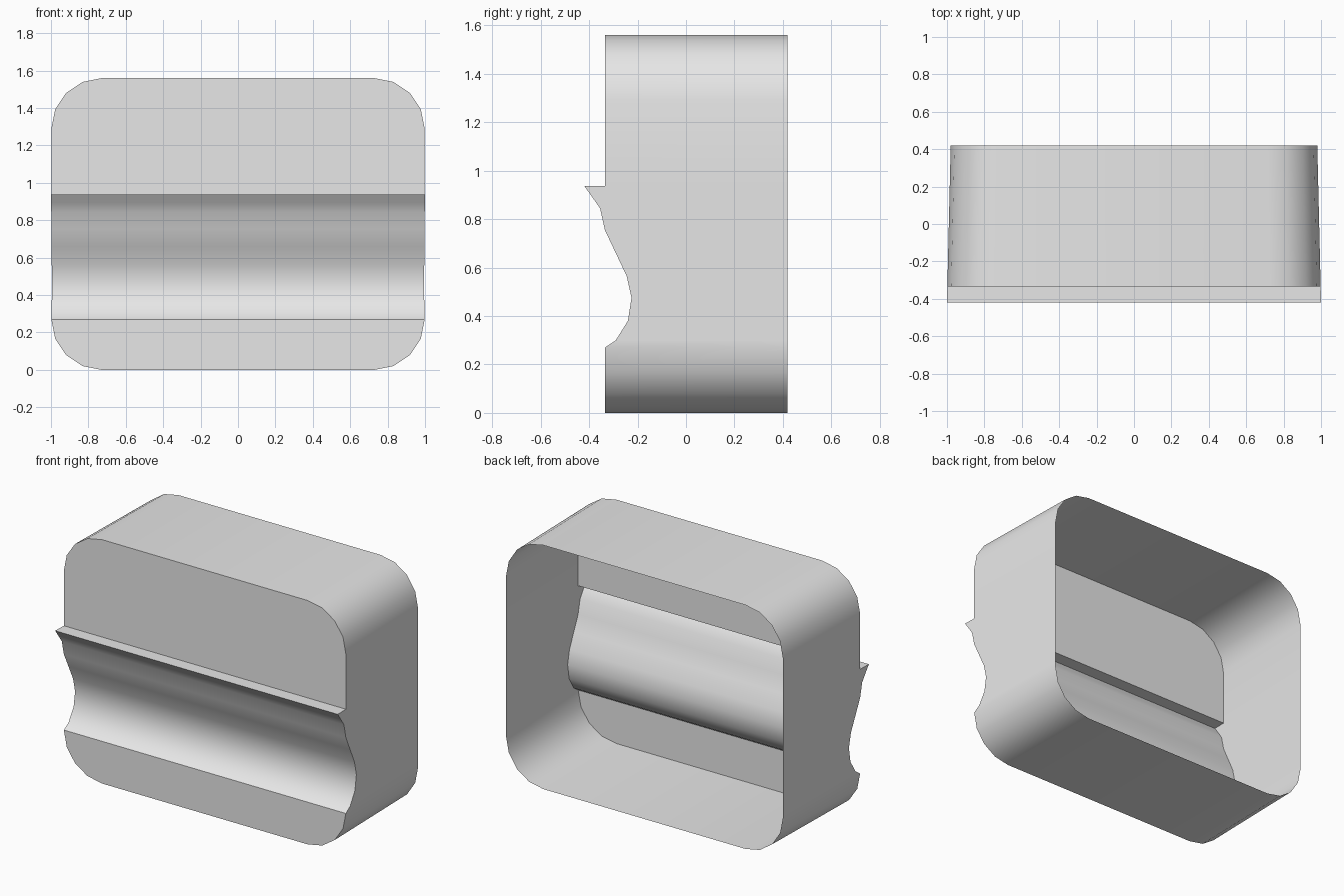
import bpy, bmesh, math

cube = bpy.data.objects.get("Cube")
if cube:
    bpy.data.objects.remove(cube, do_unlink=True)

HEIGHT, RADIUS = 1.56, 0.27
FRONT, BACK = -0.335, 0.42

# Plain grey material
grey = bpy.data.materials.new("light grey")
grey.use_nodes = True
grey.diffuse_color = (0.8, 0.8, 0.8, 1)
grey.node_tree.nodes["Principled BSDF"].inputs["Base Color"].default_value = (0.8, 0.8, 0.8, 1)

# Rounded bottom corner as (half width, front y, z); the top corner mirrors it
corner = []
for i in range(5):
    a = math.radians(22.5 * i)
    corner.append((1 - RADIUS + RADIUS * math.sin(a), FRONT, RADIUS - RADIUS * math.cos(a)))
top_corner = [(w, y, HEIGHT - z) for w, y, z in reversed(corner)]

# Hollow and pointed ledge across the front, as (y, z)
hollow = [(-0.29, 0.30), (-0.24, 0.38), (-0.225, 0.475), (-0.245, 0.565),
          (-0.29, 0.66), (-0.335, 0.755), (-0.355, 0.845), (-0.39, 0.895),
          (-0.42, 0.937), (FRONT, 0.937)]
rows = corner + [(1, y, z) for y, z in hollow] + top_corner


def taper(y):
    """The shell narrows slightly towards the back."""
    return 1 - 0.02 * (y + 0.42) / 0.84


# Open-backed shell, swept from bottom to top
bm = bmesh.new()
loops = []
for w, y, z in rows:
    loops.append([bm.verts.new((side * w * taper(depth), depth, z))
                  for side, depth in ((-1, BACK), (-1, y), (1, y), (1, BACK))])

for low, high in zip(loops, loops[1:]):
    bm.faces.new((low[1], low[2], high[2], high[1]))            # front
    if high[0].co.z - low[0].co.z > 0.001:
        bm.faces.new((low[0], low[1], high[1], high[0]))        # right side
        bm.faces.new((low[2], low[3], high[3], high[2]))        # left side
bm.faces.new(reversed(loops[0]))                                # bottom
bm.faces.new(loops[-1])                                         # top
bmesh.ops.remove_doubles(bm, verts=bm.verts, dist=0.0001)

mesh = bpy.data.meshes.new("open_back_shell")
bm.to_mesh(mesh)
bm.free()
mesh.materials.append(grey)
shell = bpy.data.objects.new("open_back_shell", mesh)
bpy.context.collection.objects.link(shell)

# Smooth corners and hollow, sharp rims
bpy.ops.object.select_all(action="DESELECT")
shell.select_set(True)
bpy.context.view_layer.objects.active = shell
bpy.ops.object.shade_smooth_by_angle(angle=math.radians(35))
